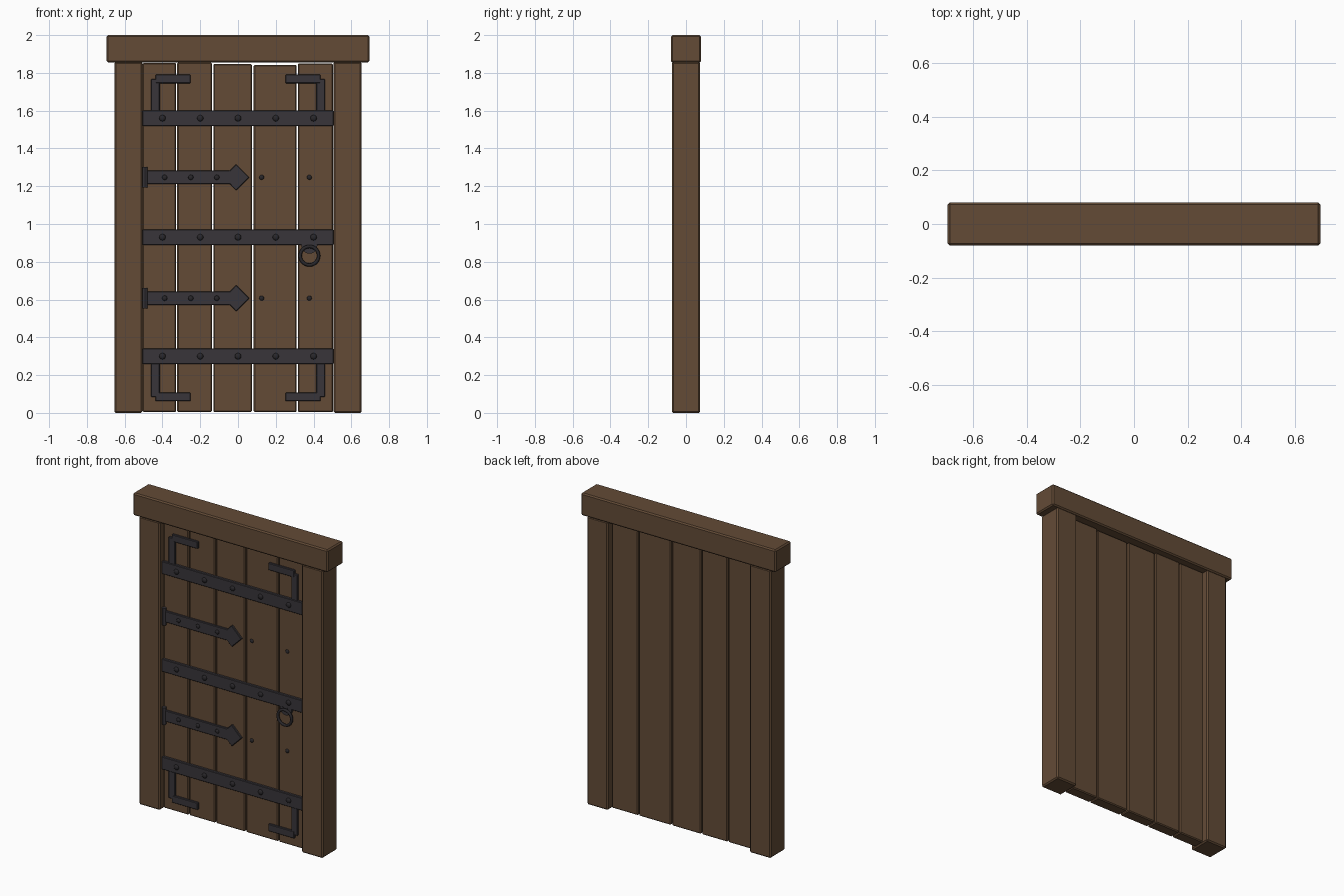
import bpy, math

if "Cube" in bpy.data.objects:
    bpy.data.objects.remove(bpy.data.objects["Cube"])


def material(name, rgb):
    m = bpy.data.materials.new(name)
    m.diffuse_color = (*rgb, 1)
    m.use_nodes = True
    m.node_tree.nodes["Principled BSDF"].inputs["Base Color"].default_value = m.diffuse_color
    return m


WOOD = material("wood", (0.125, 0.07, 0.037))
IRON = material("iron", (0.04, 0.036, 0.042))
DARK = material("dark_iron", (0.022, 0.02, 0.023))
FACE = -0.0375  # front face of the planks


def finish(name, mat, bevel=0.0):
    ob = bpy.context.object
    ob.name = name
    ob.data.materials.append(mat)
    if bevel:
        b = ob.modifiers.new("bevel", "BEVEL")
        b.width, b.segments = bevel, 1
    return ob


def box(name, x, y, z, mat, bevel):
    """Box from (min, max) ranges on each axis."""
    mid = [(a + b) / 2 for a, b in (x, y, z)]
    bpy.ops.mesh.primitive_cube_add(size=1, location=mid)
    bpy.context.object.scale = [b - a for a, b in (x, y, z)]
    bpy.ops.object.transform_apply(location=False, rotation=False, scale=True)
    return finish(name, mat, bevel)


def rivet(name, x, y, z, r):
    bpy.ops.mesh.primitive_uv_sphere_add(segments=12, ring_count=6, radius=r, location=(x, y, z))
    bpy.context.object.scale = (1, 0.65, 1)
    bpy.ops.object.shade_smooth()
    finish(name, DARK)


def plate(name, outline, y0, y1, mat):
    """Flat x-z outline extruded from y0 to y1."""
    n = len(outline)
    verts = [(x, y, z) for y in (y0, y1) for x, z in outline]
    faces = [tuple(range(n)), tuple(range(2 * n - 1, n - 1, -1))]
    faces += [(i, i + n, (i + 1) % n + n, (i + 1) % n) for i in range(n)]
    me = bpy.data.meshes.new(name)
    me.from_pydata(verts, [], faces)
    ob = bpy.data.objects.new(name, me)
    bpy.context.collection.objects.link(ob)
    bpy.context.view_layer.objects.active = ob
    ob.select_set(True)
    bpy.ops.object.mode_set(mode="EDIT")
    bpy.ops.mesh.select_all(action="SELECT")
    bpy.ops.mesh.normals_make_consistent(inside=False)
    bpy.ops.object.mode_set(mode="OBJECT")
    finish(name, mat, 0.003)


# Frame
box("lintel", (-0.695, 0.695), (-0.08, 0.08), (1.855, 2.0), WOOD, 0.008)
for side, s in (("left", -1), ("right", 1)):
    box(side + "_post", sorted((s * 0.505, s * 0.655)), (-0.075, 0.075), (0, 1.858), WOOD, 0.008)

# Planks of uneven width and height
for x0, x1, top in ((-0.505, -0.328, 1.853), (-0.322, -0.138, 1.855), (-0.131, 0.074, 1.847),
                    (0.083, 0.311, 1.842), (0.317, 0.503, 1.85)):
    box("plank", (x0, x1), (FACE, -FACE), (0.004, top), WOOD, 0.006)

# Iron bands with rivets
for z in (1.56, 0.93, 0.30):
    box("band", (-0.505, 0.505), (FACE - 0.018, FACE + 0.002), (z - 0.041, z + 0.041), IRON, 0.003)
    for i in range(5):
        rivet("band_rivet", -0.4 + 0.2 * i, FACE - 0.018, z, 0.017)

# Arrow-headed hinge straps with knuckles, rivets and plank nails
for z in (1.247, 0.607):
    h = 0.036
    plate("hinge_strap", [(-0.5, z - h), (-0.043, z - h), (-0.01, z - 0.07), (0.06, z),
                          (-0.01, z + 0.07), (-0.043, z + h), (-0.5, z + h)],
          FACE - 0.014, FACE + 0.002, IRON)
    bpy.ops.mesh.primitive_cylinder_add(vertices=12, radius=0.013, depth=0.11,
                                        location=(-0.492, FACE - 0.012, z))
    bpy.ops.object.shade_smooth_by_angle()
    finish("hinge_knuckle", IRON)
    for x in (-0.388, -0.25, -0.112):
        rivet("hinge_rivet", x, FACE - 0.014, z, 0.014)
    for x in (0.125, 0.378):
        rivet("plank_nail", x, FACE, z, 0.013)

# Corner brackets
for s in (-1, 1):
    for z, joint in ((1.768, 1.58), (0.085, 0.28)):
        box("bracket_upright", sorted((s * 0.414, s * 0.46)), (FACE - 0.014, FACE + 0.002),
            sorted((z, joint)), IRON, 0.003)
        box("bracket_arm", sorted((s * 0.252, s * 0.437)), (FACE - 0.015, FACE + 0.002),
            (z - 0.023, z + 0.023), IRON, 0.003)

# Ring handle and its boss
bpy.ops.mesh.primitive_cylinder_add(vertices=20, radius=0.042, depth=0.018,
                                    location=(0.378, FACE - 0.008, 0.885),
                                    rotation=(math.pi / 2, 0, 0))
bpy.ops.object.shade_smooth_by_angle()
finish("handle_boss", IRON)
bpy.ops.mesh.primitive_torus_add(major_segments=28, minor_segments=8, major_radius=0.049,
                                 minor_radius=0.009, location=(0.378, FACE - 0.026, 0.832),
                                 rotation=(math.pi / 2, 0, 0))
bpy.ops.object.shade_smooth()
finish("handle_ring", DARK)
